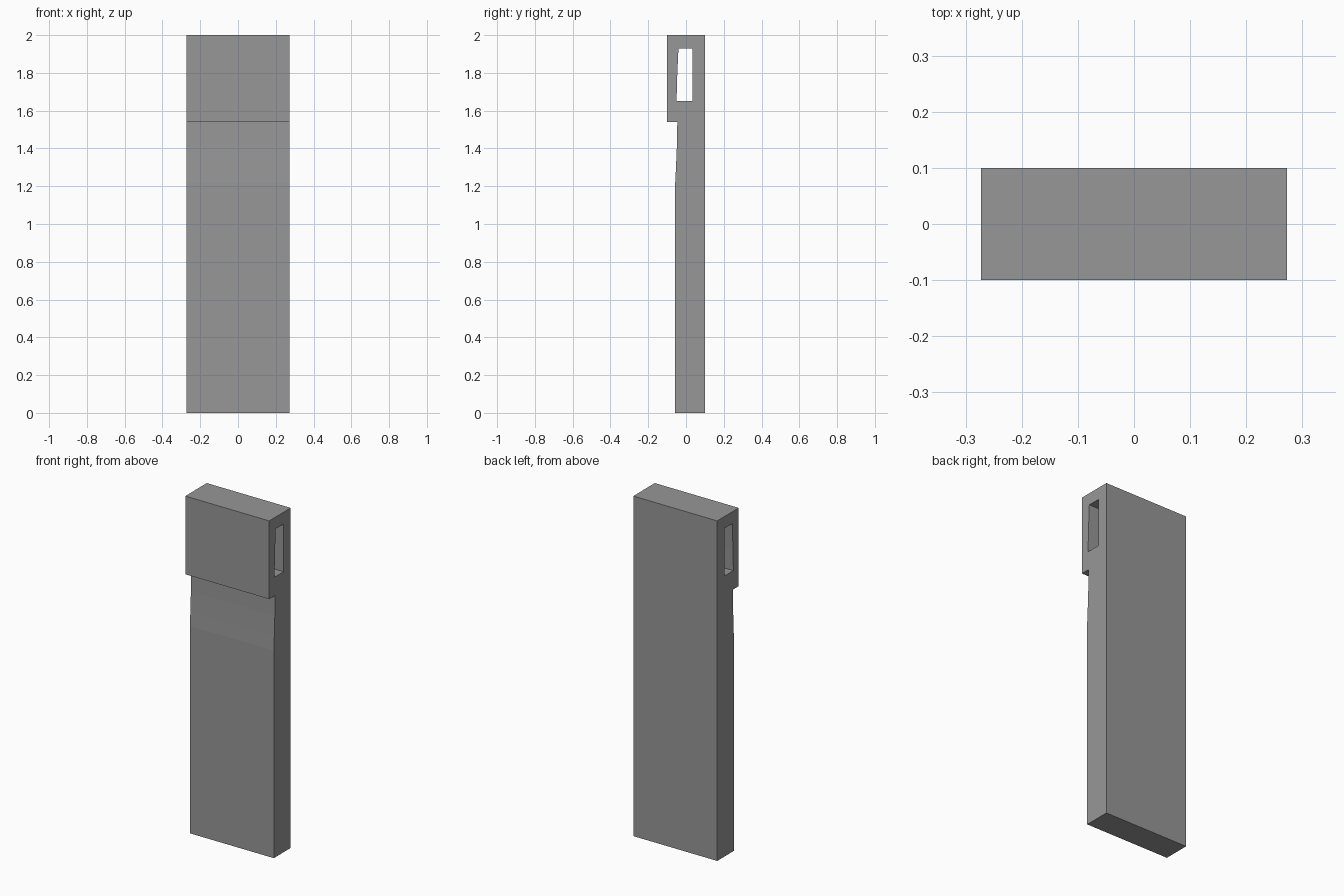
import bpy, bmesh

if "Cube" in bpy.data.objects:
    bpy.data.objects.remove(bpy.data.objects["Cube"])

WIDTH = 0.546

grey = bpy.data.materials.new("plain grey")
grey.diffuse_color = (0.31, 0.31, 0.31, 1)
grey.use_nodes = True
grey.node_tree.nodes["Principled BSDF"].inputs["Base Color"].default_value = grey.diffuse_color

# Side profile (y, z): slab with an overhanging head and a tapering neck
outline = [(0.10, 0), (0.10, 2), (-0.10, 2), (-0.10, 1.54), (-0.046, 1.54),
           (-0.048, 1.42), (-0.053, 1.30), (-0.057, 1.22), (-0.057, 0)]
# Slot running through the head
slot = [(-0.04, 1.93), (0.034, 1.93), (0.034, 1.65), (-0.05, 1.65), (-0.047, 1.77)]

bm = bmesh.new()
for loop in (outline, slot):
    vs = [bm.verts.new((-WIDTH / 2, y, z)) for y, z in loop]
    for a, b in zip(vs, vs[1:] + vs[:1]):
        bm.edges.new((a, b))
bmesh.ops.triangle_fill(bm, use_beauty=True, use_dissolve=False, edges=bm.edges[:])

# Extrude the profile across the width
ext = bmesh.ops.extrude_face_region(bm, geom=bm.faces[:], use_keep_orig=True)
verts = [g for g in ext["geom"] if isinstance(g, bmesh.types.BMVert)]
bmesh.ops.translate(bm, vec=(WIDTH, 0, 0), verts=verts)
bmesh.ops.recalc_face_normals(bm, faces=bm.faces[:])

mesh = bpy.data.meshes.new("slotted_slab")
bm.to_mesh(mesh)
bm.free()
mesh.materials.append(grey)
slab = bpy.data.objects.new("slotted_slab", mesh)
bpy.context.collection.objects.link(slab)
